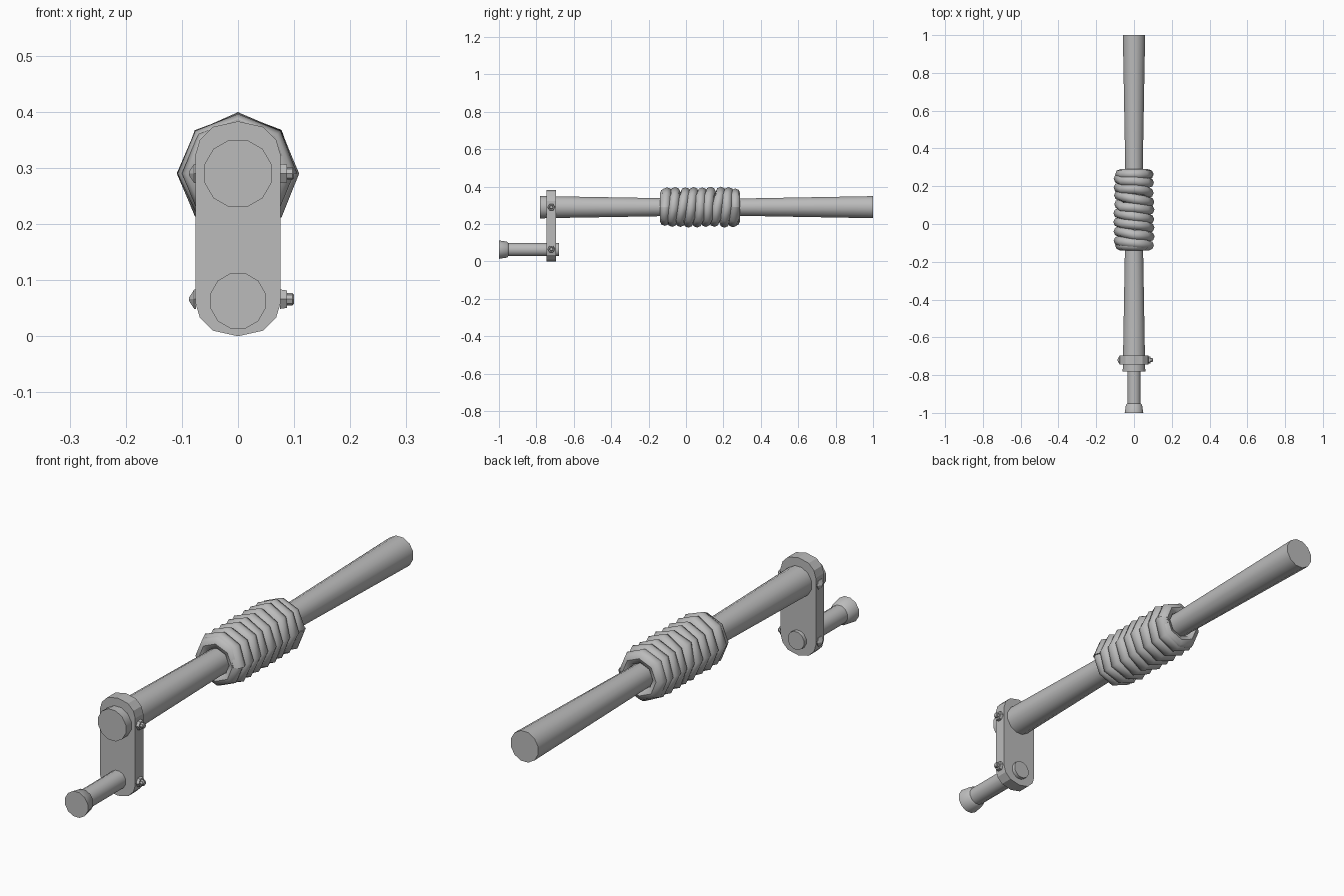
import bpy, bmesh, math, random
from mathutils import Vector

random.seed(3)
if "Cube" in bpy.data.objects:
    bpy.data.objects.remove(bpy.data.objects["Cube"])

grey = bpy.data.materials.new("plain_grey")
grey.use_nodes = True
grey.diffuse_color = (0.5, 0.5, 0.5, 1)
grey.node_tree.nodes["Principled BSDF"].inputs["Base Color"].default_value = (0.5, 0.5, 0.5, 1)

SHAFT_Z, GRIP_Z, PLATE_Y = 0.29, 0.063, -0.72


def loft(name, rings, closed_ends=True, smooth=40):
    """Skin a list of equal-length point rings."""
    bm = bmesh.new()
    loops = [[bm.verts.new(p) for p in ring] for ring in rings]
    n = len(loops[0])
    for a, b in zip(loops, loops[1:]):
        for i in range(n):
            j = (i + 1) % n
            bm.faces.new((a[i], a[j], b[j], b[i]))
    if closed_ends:
        bm.faces.new(loops[0])
        bm.faces.new(loops[-1])
    bmesh.ops.recalc_face_normals(bm, faces=bm.faces)
    mesh = bpy.data.meshes.new(name)
    bm.to_mesh(mesh)
    bm.free()
    mesh.materials.append(grey)
    ob = bpy.data.objects.new(name, mesh)
    bpy.context.collection.objects.link(ob)
    if smooth:
        bpy.ops.object.select_all(action="DESELECT")
        ob.select_set(True)
        bpy.context.view_layer.objects.active = ob
        bpy.ops.object.shade_smooth_by_angle(angle=math.radians(smooth))
    return ob


def circle(radius, sides, phase=0.0):
    return [(radius * math.cos(math.tau * (i + phase) / sides),
             radius * math.sin(math.tau * (i + phase) / sides)) for i in range(sides)]


def turned(name, profile, z, sides):
    """Turned part along y from (y, radius) pairs."""
    return loft(name, [[(x, y, z + h) for x, h in circle(r, sides, 0.5)] for y, r in profile])


def bolt_part(name, profile, z, sides):
    """Turned part along x from (x, radius) pairs."""
    return loft(name, [[(x, PLATE_Y + u, z + v) for u, v in circle(r, sides)]
                       for x, r in profile], smooth=0)


# Main shaft, waisted under the wrapping
turned("shaft", [(-0.78, 0.062), (-0.7, 0.06), (-0.14, 0.05), (0.3, 0.048), (1.0, 0.061)], SHAFT_Z, 12)

# Crank handle with flared knob
turned("crank_handle", [(-1.0, 0.051), (-0.957, 0.044), (-0.95, 0.036), (-0.68, 0.036)], GRIP_Z, 12)

# Crank plate: a flat bar with rounded ends
half = [(0.076, 0.06), (0.068, 0.033), (0.045, 0.01), (0.0, 0.0)]
bottom = half + [(-x, z) for x, z in half[-2::-1]]
top = [(-x, 0.383 - z) for x, z in bottom]
outline = bottom + top
loft("crank_plate", [[(x, y, z) for x, z in outline] for y in (-0.745, -0.695)], smooth=0)

# Through bolts: cone head on one side, nut and stub on the other
for label, z in (("lower", 0.066), ("upper", SHAFT_Z)):
    bolt_part(label + "_bolt_head", [(-0.075, 0.02), (-0.078, 0.02), (-0.087, 0.004)], z, 6)
    bolt_part(label + "_nut", [(0.075, 0.02), (0.087, 0.018)], z, 6)
    bolt_part(label + "_bolt_stub", [(0.085, 0.011), (0.097, 0.011), (0.1, 0.008)], z, 8)

# Rope wrapped around the shaft, eight straight runs per turn
TURNS, STEPS, ROPE = 8, 8, 0.027
rings = []
for k in range(TURNS * STEPS + 1):
    a = math.tau * k / STEPS
    y = -0.113 + 0.376 * k / (TURNS * STEPS)
    if 4 < k < TURNS * STEPS - 4:
        y += random.uniform(-0.006, 0.006)
    mid = 0.08 + random.uniform(-0.003, 0.003)
    out = Vector((math.cos(a), 0, math.sin(a)))
    rings.append([Vector((0, y, SHAFT_Z)) + out * (mid + u) + Vector((0, v, 0))
                  for u, v in circle(ROPE, 8)])
loft("rope_wrap", rings, smooth=46)

# Upright end coils finishing the wrapping
for label, y in (("front", -0.113), ("back", 0.263)):
    rings = []
    for k in range(STEPS + 1):
        a = math.tau * k / STEPS
        out = Vector((math.cos(a), 0, math.sin(a)))
        rings.append([Vector((0, y, SHAFT_Z)) + out * (0.073 + u) + Vector((0, v, 0))
                      for u, v in circle(ROPE, 8)])
    coil = loft(label + "_end_coil", rings, closed_ends=False, smooth=46)
    bm = bmesh.new()
    bm.from_mesh(coil.data)
    bmesh.ops.remove_doubles(bm, verts=bm.verts, dist=0.0001)
    bm.to_mesh(coil.data)
    bm.free()
